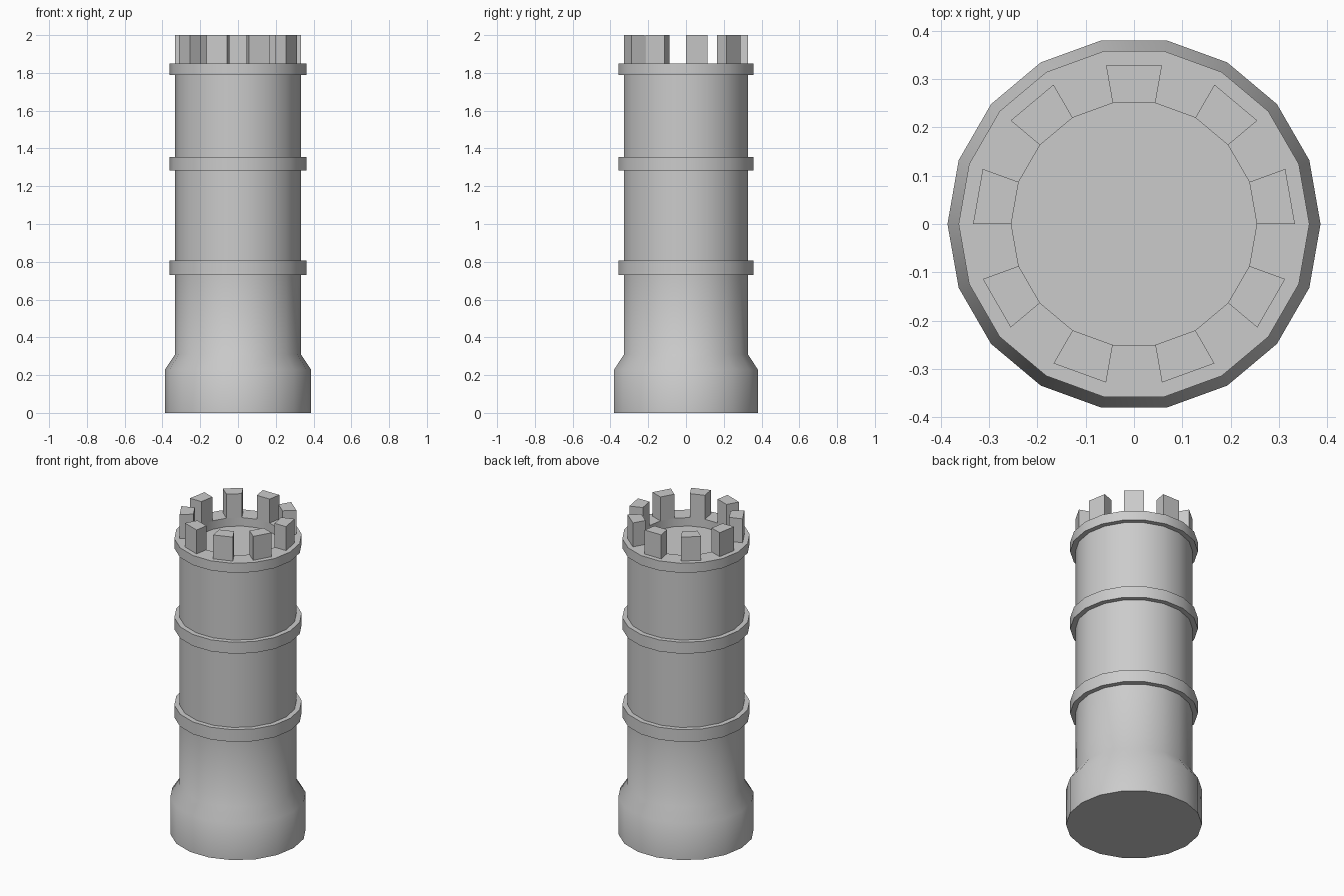
import bpy, bmesh
from math import sin, cos, radians

if "Cube" in bpy.data.objects:
    bpy.data.objects.remove(bpy.data.objects["Cube"])

SIDES = 18
STEP = 360 / SIDES


def ring_point(r, deg, z):
    return (r * cos(radians(deg)), r * sin(radians(deg)), z)


def finish(bm, name):
    bmesh.ops.recalc_face_normals(bm, faces=bm.faces)
    mesh = bpy.data.meshes.new(name)
    bm.to_mesh(mesh)
    bm.free()
    for p in mesh.polygons:
        p.use_smooth = True
    mesh.set_sharp_from_angle(angle=radians(40))
    obj = bpy.data.objects.new(name, mesh)
    bpy.context.collection.objects.link(obj)
    return obj


def lathe(name, profile):
    """Revolve an (r, z) profile and cap both ends."""
    bm = bmesh.new()
    rings = [[bm.verts.new(ring_point(r, i * STEP, z)) for i in range(SIDES)]
             for r, z in profile]
    for a, b in zip(rings, rings[1:]):
        for i in range(SIDES):
            j = (i + 1) % SIDES
            bm.faces.new((a[i], a[j], b[j], b[i]))
    bm.faces.new(rings[0])
    bm.faces.new(rings[-1])
    return finish(bm, name)


SHAFT, BAND, INNER, BASE = 0.333, 0.363, 0.254, 0.386
RIM_Z, FLOOR_Z, TOP_Z = 1.85, 1.797, 2.0

# Tower: flared base, shaft with raised bands, rim and sunken floor
profile = [(BASE, 0), (BASE, 0.23), (SHAFT, 0.31)]
for z0, z1 in ((0.73, 0.807), (1.283, 1.355)):
    profile += [(SHAFT, z0), (BAND, z0), (BAND, z1), (SHAFT, z1)]
profile += [(SHAFT, 1.79), (BAND, 1.79), (BAND, RIM_Z),
            (INNER, RIM_Z), (INNER, FLOOR_Z)]
lathe("tower_body", profile)

# Battlements: a block on every second side of the rim
bm = bmesh.new()
for k in range(0, SIDES, 2):
    a0, a1 = k * STEP, (k + 1) * STEP
    corners = ((INNER, a0), (SHAFT, a0), (SHAFT, a1), (INNER, a1))
    low = [bm.verts.new(ring_point(r, a, RIM_Z)) for r, a in corners]
    high = [bm.verts.new(ring_point(r, a, TOP_Z)) for r, a in corners]
    bm.faces.new(low)
    bm.faces.new(high)
    for i in range(4):
        j = (i + 1) % 4
        bm.faces.new((low[i], low[j], high[j], high[i]))
finish(bm, "battlements")
